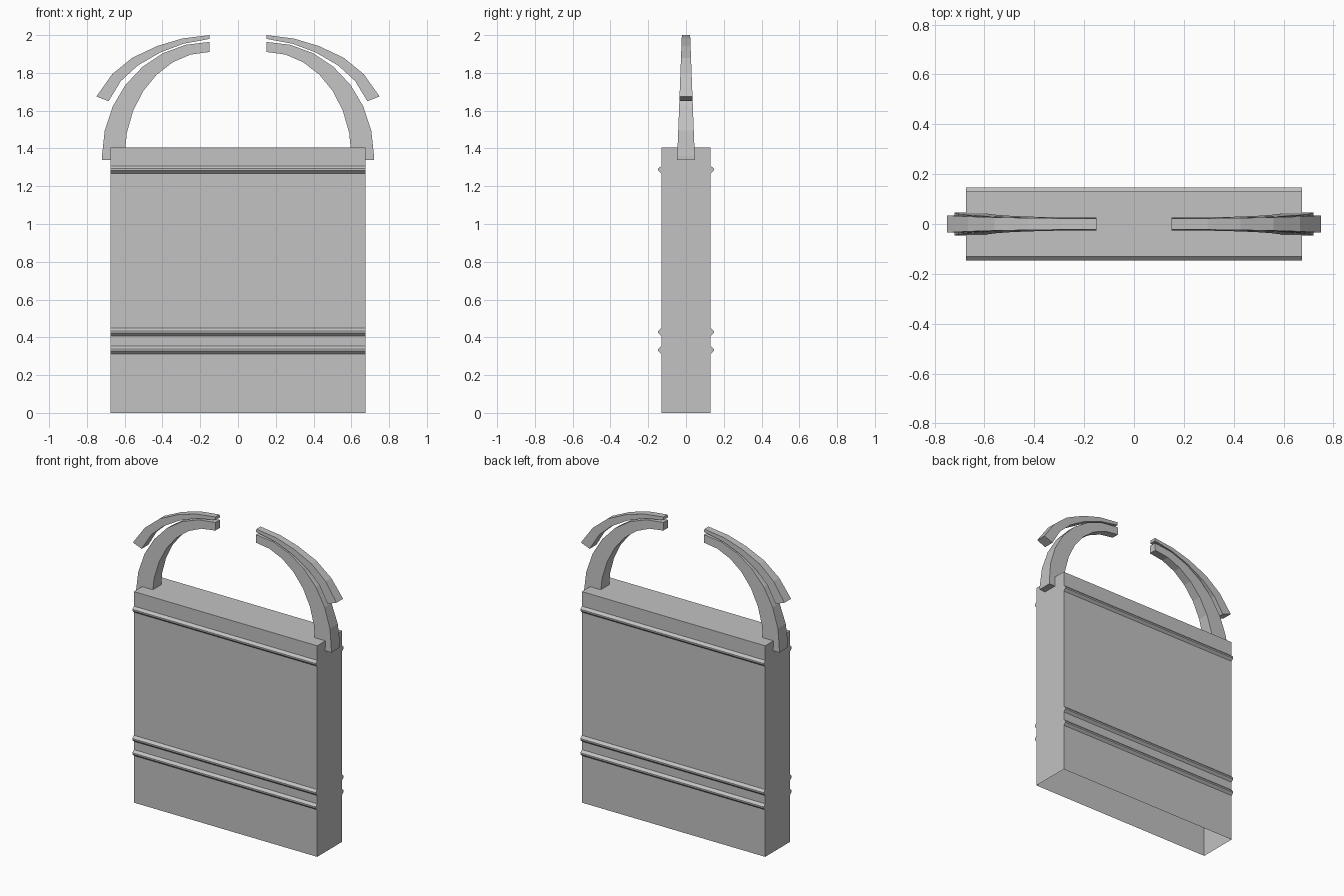
import bpy, bmesh, math

if "Cube" in bpy.data.objects:
    bpy.data.objects.remove(bpy.data.objects["Cube"])

grey = bpy.data.materials.new("plain_grey")
grey.diffuse_color = (0.54, 0.54, 0.54, 1)
grey.use_nodes = True
grey.node_tree.nodes["Principled BSDF"].inputs["Base Color"].default_value = grey.diffuse_color


def finish(name, bm):
    bmesh.ops.recalc_face_normals(bm, faces=bm.faces)
    me = bpy.data.meshes.new(name)
    bm.to_mesh(me)
    bm.free()
    me.materials.append(grey)
    ob = bpy.data.objects.new(name, me)
    bpy.context.collection.objects.link(ob)
    return ob


def half_width(z):
    # straps taper evenly towards the top
    return 0.047 - 0.025 * (z - 1.34) / 0.66


def strap(name, outer, inner, side):
    # sweep a rectangular section between an outer and an inner curve
    bm = bmesh.new()
    rings = []
    for (xo, zo), (xi, zi) in zip(outer, inner):
        wo, wi = half_width(zo), half_width(zi)
        section = [(xo, -wo, zo), (xo, wo, zo), (xi, wi, zi), (xi, -wi, zi)]
        rings.append([bm.verts.new((side * x, y, z)) for x, y, z in section])
    for a, b in zip(rings, rings[1:]):
        for i in range(4):
            j = (i + 1) % 4
            bm.faces.new((a[i], a[j], b[j], b[i]))
    bm.faces.new(rings[0])
    bm.faces.new(rings[-1])
    return finish(name, bm)


# bag body: thin-walled box, open underneath
W, D, H = 0.675, 0.131, 1.405
bm = bmesh.new()
bmesh.ops.create_cube(bm, size=1)
for v in bm.verts:
    v.co = (v.co.x * 2 * W, v.co.y * 2 * D, (v.co.z + 0.5) * H)
bmesh.ops.recalc_face_normals(bm, faces=bm.faces)
bottom = [f for f in bm.faces if f.calc_center_median().z < 0.01]
bmesh.ops.delete(bm, geom=bottom, context='FACES_ONLY')
finish("bag_body", bm)

# raised trim ridges on front and back
for label, z in (("lower", 0.333), ("middle", 0.428), ("upper", 1.288)):
    for where, s in (("front", -1), ("back", 1)):
        bm = bmesh.new()
        prof = [(D - 0.002, -0.022), (D + 0.016, -0.005),
                (D + 0.016, 0.005), (D - 0.002, 0.022)]
        ends = [[bm.verts.new((x, s * y, z + dz)) for y, dz in prof]
                for x in (-W, W)]
        for i in range(4):
            j = (i + 1) % 4
            bm.faces.new((ends[0][i], ends[0][j], ends[1][j], ends[1][i]))
        bm.faces.new(ends[0])
        bm.faces.new(ends[1])
        finish(f"{label}_{where}_ridge", bm)

# curved handle halves with a cover strip floating above each
angles = [math.radians(90 * i / 7) for i in range(8)]


def arc(rx, rz):
    pts = [(0.15 + rx * math.cos(a), 1.36 + rz * math.sin(a)) for a in angles]
    return [(0.15 + rx, 1.34)] + pts


strip_outer = [(0.15, 2.0), (0.295, 1.982), (0.428, 1.942),
               (0.56, 1.88), (0.666, 1.793), (0.75, 1.675)]
strip_inner = [(0.15, 1.98), (0.29, 1.954), (0.414, 1.907),
               (0.532, 1.838), (0.62, 1.757), (0.685, 1.65)]
for label, s in (("left", -1), ("right", 1)):
    strap(f"{label}_handle", arc(0.57, 0.604), arc(0.45, 0.551), s)
    strap(f"{label}_handle_cover", strip_outer, strip_inner, s)
